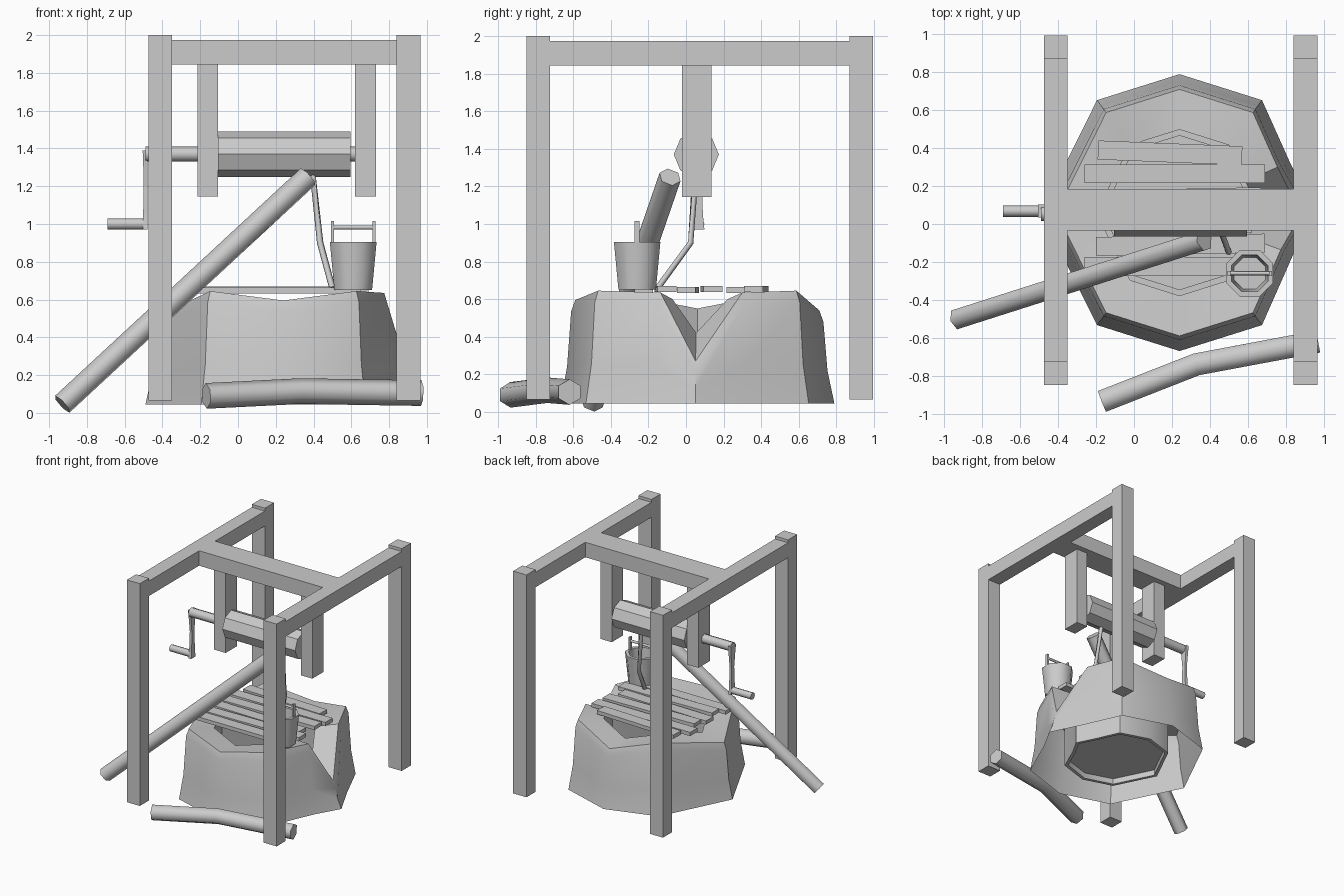
import bpy, bmesh, math
from mathutils import Vector, Matrix

cube = bpy.data.objects.get("Cube")
if cube:
    bpy.data.objects.remove(cube, do_unlink=True)

GREY = (0.6, 0.6, 0.6, 1)
grey = bpy.data.materials.new("plain_grey")
grey.use_nodes = True
grey.diffuse_color = GREY
grey.node_tree.nodes["Principled BSDF"].inputs["Base Color"].default_value = GREY


def finish(name, bm, smooth=None):
    bmesh.ops.recalc_face_normals(bm, faces=bm.faces)
    mesh = bpy.data.meshes.new(name)
    bm.to_mesh(mesh)
    bm.free()
    mesh.materials.append(grey)
    ob = bpy.data.objects.new(name, mesh)
    bpy.context.collection.objects.link(ob)
    if smooth:
        bpy.ops.object.select_all(action='DESELECT')
        ob.select_set(True)
        bpy.context.view_layer.objects.active = ob
        bpy.ops.object.shade_smooth_by_angle(angle=math.radians(smooth))
    return ob


def box(name, x, y, z, turn=0):
    """Box from (min, max) ranges, turned about its own vertical axis."""
    bm = bmesh.new()
    lo, hi = Vector((x[0], y[0], z[0])), Vector((x[1], y[1], z[1]))
    bmesh.ops.create_cube(bm, size=1, matrix=Matrix.Translation((lo + hi) / 2)
                          @ Matrix.Rotation(turn, 4, 'Z')
                          @ Matrix.Diagonal((*(hi - lo), 1)))
    return finish(name, bm)


def rod(name, a, b, r, sides=8, smooth=50, spin=0):
    """Prism between two points."""
    a, b = Vector(a), Vector(b)
    d = b - a
    bm = bmesh.new()
    bmesh.ops.create_cone(bm, cap_ends=True, segments=sides, radius1=r, radius2=r,
                          depth=d.length, matrix=Matrix.Translation((a + b) / 2)
                          @ d.to_track_quat('Z', 'Y').to_matrix().to_4x4()
                          @ Matrix.Rotation(spin, 4, 'Z'))
    return finish(name, bm, smooth)


def loft(name, rings, smooth, cap=False):
    """Skin a list of equal closed rings of points."""
    bm = bmesh.new()
    rows = [[bm.verts.new(p) for p in ring] for ring in rings]
    n = len(rows[0])
    for low, high in zip(rows, rows[1:]):
        for i in range(n):
            j = (i + 1) % n
            bm.faces.new((low[i], low[j], high[j], high[i]))
    if cap:
        bm.faces.new(rows[0])
        bm.faces.new(rows[-1])
    return finish(name, bm, smooth)


def bent(name, path, r, sides=6, smooth=65):
    """Round bar following a bent path."""
    pts = [Vector(p) for p in path]
    rings = []
    for i, p in enumerate(pts):
        d = (pts[min(i + 1, len(pts) - 1)] - pts[max(i - 1, 0)]).normalized()
        rot = d.to_track_quat('Z', 'Y')
        rings.append([p + rot @ Vector((r * math.cos(t), r * math.sin(t), 0))
                      for t in (math.tau * (k + 0.5) / sides for k in range(sides))])
    return loft(name, rings, smooth, cap=True)


# Timber frame
for side, xr in (("right", (-0.475, -0.35)), ("left", (0.84, 0.967))):
    box(f"{side}_front_post", xr, (-0.85, -0.725), (0.065, 2.0))
    box(f"{side}_back_post", xr, (0.87, 0.995), (0.065, 2.0))
    box(f"{side}_top_beam", xr, (-0.725, 0.87), (1.845, 1.975))
box("cross_beam", (-0.35, 0.84), (-0.035, 0.185), (1.845, 1.975))

# Winch hung below the cross beam
for side, xr in (("right", (-0.215, -0.105)), ("left", (0.62, 0.73))):
    box(f"{side}_hanger", xr, (-0.02, 0.135), (1.145, 1.845))
rod("winch_drum", (-0.105, 0.055, 1.37), (0.595, 0.055, 1.37), 0.12, smooth=30)
rod("winch_axle", (-0.49, 0.055, 1.37), (0.63, 0.055, 1.37), 0.04)
loft("crank_arm", [[(x - 0.49, y + 0.068, z) for x, y in
                    ((-w, -d), (w, -d), (w, d), (-w, d))]
                   for z, w, d in ((0.97, 0.012, 0.03), (1.05, 0.012, 0.022),
                                   (1.2, 0.01, 0.017), (1.33, 0.012, 0.03),
                                   (1.39, 0.015, 0.035))], None, cap=True)
rod("crank_handle", (-0.69, 0.068, 1.0), (-0.49, 0.068, 1.0), 0.03)

# Broken stone wall: plan position, rim height, inner lip height
rim = [(0.72, -0.01, 0.27, 0.42), (0.58, 0.27, 0.635, 0.6), (0.435, 0.593, 0.645, 0.62),
       (0, 0.73, 0.54, 0.55), (-0.435, 0.593, 0.645, 0.62), (-0.73, 0, 0.52, 0.55),
       (-0.435, -0.593, 0.645, 0.62), (0, -0.73, 0.595, 0.57),
       (0.435, -0.593, 0.645, 0.62), (0.6, -0.22, 0.635, 0.6)]


def wall_ring(scale, height):
    return [(0.24 + x * scale, 0.06 + y * scale, height(z, lip)) for x, y, z, lip in rim]


loft("well_wall", [wall_ring(1.0, lambda z, lip: 0.045),
                   wall_ring(0.95, lambda z, lip: 0.045 + (z - 0.045) * 0.35),
                   wall_ring(0.92, lambda z, lip: z - 0.06),
                   wall_ring(0.89, lambda z, lip: z),
                   wall_ring(0.6, lambda z, lip: lip),
                   wall_ring(0.6, lambda z, lip: 0.05),
                   wall_ring(0.56, lambda z, lip: 0.05),
                   wall_ring(0.56, lambda z, lip: 0.1)], 40)
floor = bmesh.new()
floor.faces.new([floor.verts.new(p) for p in wall_ring(0.56, lambda z, lip: 0.1)])
finish("well_floor", floor)

# Loose boards across the opening
boards = [(-0.225, -0.26, 0.65, 0.0), (-0.11, -0.2, 0.69, 0.02), (0.01, -0.24, 0.62, -0.02),
          (0.135, -0.2, 0.67, 0.02), (0.265, -0.26, 0.69, 0.0), (0.375, -0.19, 0.57, -0.04)]
for i, (y, x0, x1, turn) in enumerate(boards):
    lift = 0.006 * (i % 2)
    box(f"board_{i + 1}", (x0, x1), (y - 0.05, y + 0.05),
        (0.632 + lift, 0.664 + lift), turn)

# Hollow bucket with a raised handle
def bucket_ring(r, z):
    return [(0.61 + r * math.cos(t), -0.26 + r * math.sin(t), z)
            for t in (math.tau * (k + 0.5) / 8 for k in range(8))]


loft("bucket", [bucket_ring(0.108, 0.65), bucket_ring(0.134, 0.905),
                bucket_ring(0.105, 0.905), bucket_ring(0.09, 0.68)], 50, cap=True)
for side, x in (("right", 0.5), ("left", 0.72)):
    box(f"bucket_{side}_ear", (x - 0.008, x + 0.008), (-0.275, -0.248), (0.88, 1.015))
rod("bucket_handle", (0.5, -0.26, 0.982), (0.72, -0.26, 0.982), 0.011)

# Rope from drum to bucket
bent("rope", [(0.395, 0.05, 1.27), (0.435, 0.025, 0.9), (0.5, -0.15, 0.66)], 0.017)

# Fallen timbers
bent("leaning_pole", [(-0.93, -0.5, 0.046), (0.37, -0.085, 1.25)], 0.06)
bent("fallen_pole", [(-0.168, -0.935, 0.09), (0.33, -0.74, 0.115), (0.97, -0.62, 0.105)], 0.068)
